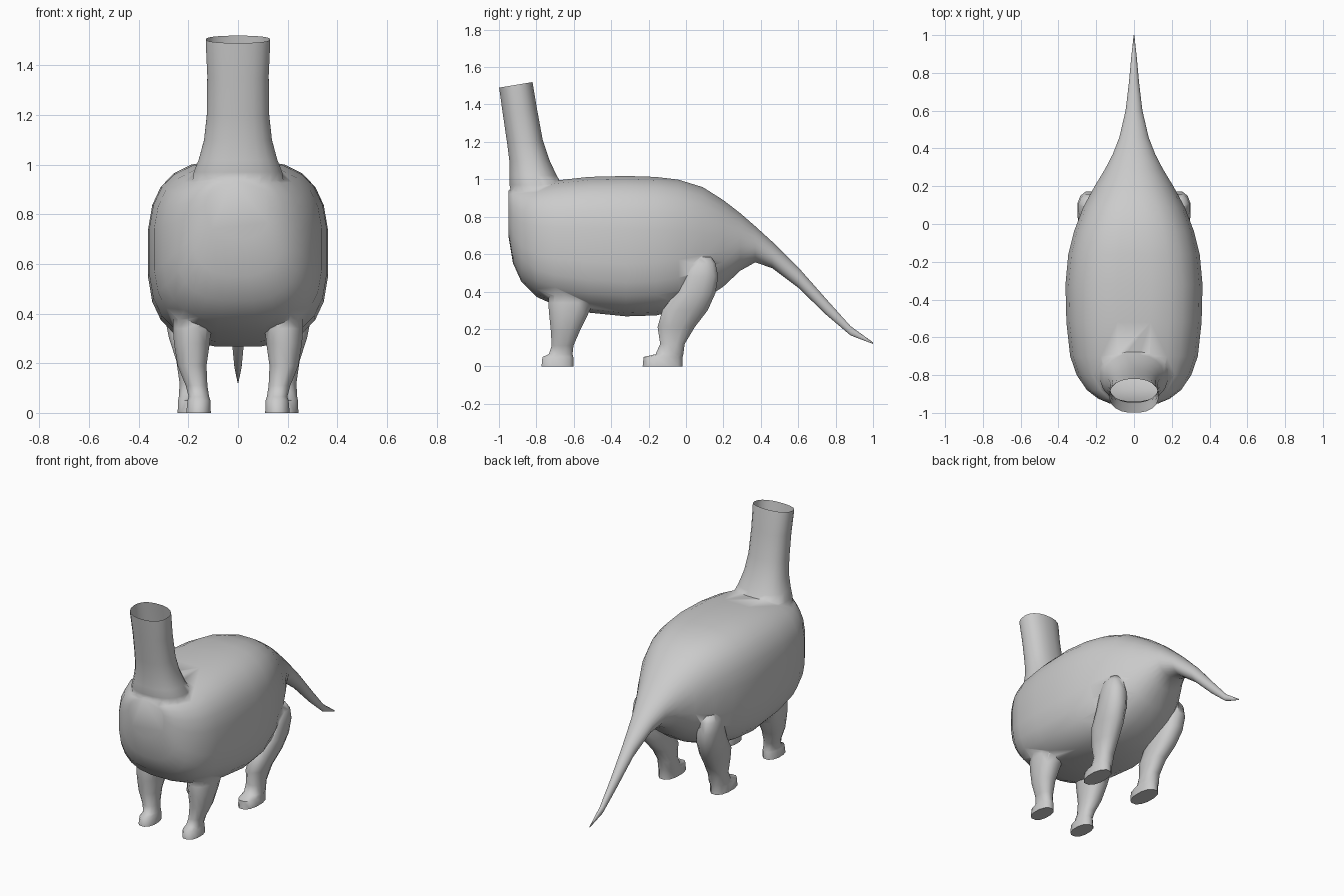
import bpy, bmesh, math
from mathutils import Vector

skin = bpy.data.materials.new("grey_skin")
skin.diffuse_color = (0.6, 0.6, 0.6, 1)


def outline(n, power):
    """Unit rounded-square outline."""
    pts = []
    for i in range(n):
        a = 2 * math.pi * (i + 0.5) / n
        c, s = math.cos(a), math.sin(a)
        pts.append((math.copysign(abs(c) ** (2 / power), c),
                    math.copysign(abs(s) ** (2 / power), s)))
    return pts


def loft(name, rings):
    """Closed skin over a list of rings with equal point counts."""
    bm = bmesh.new()
    loops = [[bm.verts.new(p) for p in r] for r in rings]
    n = len(loops[0])
    for a, b in zip(loops, loops[1:]):
        for i in range(n):
            j = (i + 1) % n
            bm.faces.new((a[i], a[j], b[j], b[i]))
    bm.faces.new(loops[0])
    bm.faces.new(loops[-1])
    bmesh.ops.recalc_face_normals(bm, faces=bm.faces)
    me = bpy.data.meshes.new(name)
    bm.to_mesh(me)
    bm.free()
    me.materials.append(skin)
    ob = bpy.data.objects.new(name, me)
    bpy.context.collection.objects.link(ob)
    return ob


def level_ring(z, y0, y1, x0, x1, n, power, tilt=0.0):
    """Horizontal ring filling a y and x span, rising towards the back by tilt."""
    return [Vector(((x0 + x1) / 2 + (x1 - x0) / 2 * u,
                    (y0 + y1) / 2 + (y1 - y0) / 2 * v, z + tilt * v))
            for u, v in outline(n, power)]


# Body and tail: y, bottom z, top z, half width, squareness
sections = [
    (-0.95, 0.70, 0.94, 0.13, 2.4), (-0.925, 0.55, 0.96, 0.19, 2.6),
    (-0.88, 0.45, 0.965, 0.25, 2.8), (-0.80, 0.37, 0.975, 0.305, 2.9),
    (-0.70, 0.325, 0.995, 0.34, 2.9), (-0.52, 0.285, 1.015, 0.36, 2.9),
    (-0.32, 0.265, 1.02, 0.365, 2.9), (-0.16, 0.27, 1.015, 0.35, 2.8),
    (-0.04, 0.295, 1.00, 0.32, 2.7), (0.09, 0.35, 0.96, 0.27, 2.5),
    (0.20, 0.425, 0.89, 0.21, 2.3), (0.29, 0.51, 0.82, 0.155, 2.2),
    (0.37, 0.555, 0.75, 0.113, 2.1), (0.46, 0.525, 0.668, 0.078, 2),
    (0.60, 0.42, 0.53, 0.045, 2), (0.75, 0.275, 0.36, 0.027, 2),
    (0.88, 0.165, 0.215, 0.015, 2), (1.0, 0.12, 0.128, 0.002, 2)]
body = loft("body", [
    [Vector((w * u, y, (lo + hi) / 2 + (hi - lo) / 2 * v)) for u, v in outline(24, p)]
    for y, lo, hi, w, p in sections])

# Neck: z, front y, back y, half width, tilt
neck_rows = [
    (0.84, -0.92, -0.60, 0.20, 0.0), (0.97, -0.945, -0.66, 0.18, 0.0),
    (1.02, -0.945, -0.69, 0.16, 0.0), (1.10, -0.945, -0.73, 0.138, 0.005),
    (1.20, -0.957, -0.765, 0.127, 0.01), (1.36, -0.98, -0.795, 0.125, 0.013),
    (1.49, -0.998, -0.817, 0.131, 0.015), (1.505, -1.0, -0.82, 0.13, 0.015)]
neck = loft("neck", [level_ring(z, a, b, -w, w, 20, 2.3, t) for z, a, b, w, t in neck_rows])

# Legs: z, front y, back y, inner x, outer x
front_rows = [
    (0.46, -0.73, -0.46, 0.10, 0.26), (0.34, -0.74, -0.49, 0.105, 0.265),
    (0.28, -0.735, -0.52, 0.112, 0.26), (0.19, -0.725, -0.565, 0.125, 0.245),
    (0.11, -0.72, -0.60, 0.122, 0.212), (0.065, -0.735, -0.605, 0.115, 0.20),
    (0.05, -0.77, -0.60, 0.11, 0.205), (0.0, -0.775, -0.60, 0.108, 0.21)]
hind_rows = [
    (0.585, 0.04, 0.135, 0.20, 0.27), (0.55, 0.01, 0.16, 0.18, 0.295),
    (0.48, -0.02, 0.175, 0.165, 0.302), (0.39, -0.06, 0.16, 0.15, 0.298),
    (0.30, -0.13, 0.12, 0.14, 0.28), (0.21, -0.155, 0.05, 0.13, 0.25),
    (0.12, -0.14, -0.005, 0.13, 0.237), (0.065, -0.165, -0.012, 0.13, 0.24),
    (0.05, -0.23, -0.015, 0.13, 0.243), (0.0, -0.235, -0.015, 0.13, 0.245)]
parts = [neck]
for name, rows in (("front_leg", front_rows), ("hind_leg", hind_rows)):
    for side, tag in ((1, "left"), (-1, "right")):
        parts.append(loft(f"{name}_{tag}", [
            level_ring(z, a, b, side * x0, side * x1, 12, 2.3) for z, a, b, x0, x1 in rows]))

# Fuse neck and legs into one skin
bpy.context.view_layer.objects.active = body
for part in parts:
    mod = body.modifiers.new("fuse", 'BOOLEAN')
    mod.operation = 'UNION'
    mod.solver = 'EXACT'
    mod.object = part
    bpy.ops.object.modifier_apply(modifier=mod.name)
    bpy.data.objects.remove(part)

# Open the top of the neck
bm = bmesh.new()
bm.from_mesh(body.data)
bm.normal_update()
lid = [f for f in bm.faces if f.calc_center_median().z > 1.47 and f.normal.z > 0.7]
bmesh.ops.delete(bm, geom=lid, context='FACES')
bm.to_mesh(body.data)
bm.free()

# Smooth skin, keeping the sole edges sharp
body.select_set(True)
bpy.ops.object.shade_smooth_by_angle(angle=math.radians(65))
